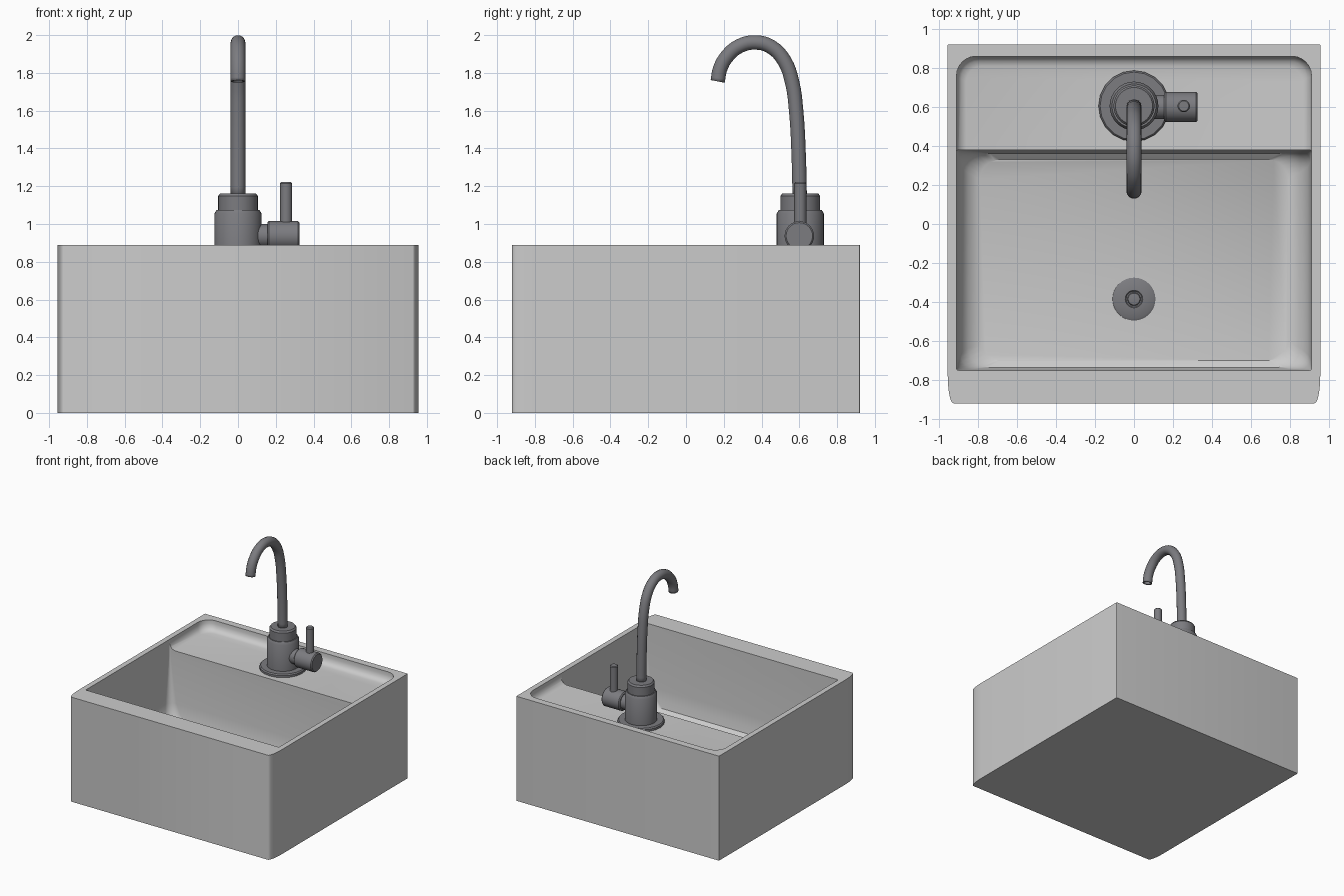
import bpy, bmesh
from math import sin, cos, pi, radians
from mathutils import Matrix

if "Cube" in bpy.data.objects:
    bpy.data.objects.remove(bpy.data.objects["Cube"])

metal = bpy.data.materials.new("dark_metal")
metal.diffuse_color = (0.2, 0.2, 0.215, 1)
metal.use_nodes = True
metal.node_tree.nodes["Principled BSDF"].inputs["Base Color"].default_value = metal.diffuse_color


def activate(ob):
    bpy.ops.object.select_all(action='DESELECT')
    ob.select_set(True)
    bpy.context.view_layer.objects.active = ob


def smooth(ob, angle=35):
    activate(ob)
    bpy.ops.object.shade_smooth_by_angle(angle=radians(angle))


def loft(name, loops, matrix=Matrix()):
    """Closed solid skinned through loops with equal point counts."""
    bm = bmesh.new()
    rings = [[bm.verts.new(p) for p in loop] for loop in loops]
    n = len(rings[0])
    for a, b in zip(rings, rings[1:]):
        for i in range(n):
            j = (i + 1) % n
            bm.faces.new((a[i], a[j], b[j], b[i]))
    bm.faces.new(rings[0][::-1])
    bm.faces.new(rings[-1])
    bmesh.ops.recalc_face_normals(bm, faces=bm.faces)
    bm.transform(matrix)
    me = bpy.data.meshes.new(name)
    bm.to_mesh(me)
    bm.free()
    ob = bpy.data.objects.new(name, me)
    bpy.context.collection.objects.link(ob)
    return ob


def rounded(hx, y0, y1, z, front=(.01, .01), back=(.01, .01), seg=6):
    """Rounded rectangle; front and back corners have (x, y) radii."""
    pts = []
    for sx, y, (rx, ry), a0 in ((1, y1, back, 0), (-1, y1, back, pi / 2),
                                (-1, y0, front, pi), (1, y0, front, 1.5 * pi)):
        cx = sx * (hx - rx)
        cy = y - ry if y == y1 else y + ry
        for k in range(seg + 1):
            a = a0 + k * pi / 2 / seg
            pts.append((cx + rx * cos(a), cy + ry * sin(a), z))
    return pts


def turned(name, profile, matrix, sides=32):
    """Solid of revolution from (radius, height) pairs, in dark metal."""
    ob = loft(name, [[(r * cos(2 * pi * i / sides), r * sin(2 * pi * i / sides), z)
                      for i in range(sides)] for r, z in profile], matrix)
    ob.data.materials.append(metal)
    smooth(ob)
    return ob


# Basin block with softened front corners
corner = dict(front=(.03, .14), back=(.003, .003))
sink = loft("sink_basin", [rounded(.955, -.92, .92, z, **corner) for z in (0, .89)])

# Hollow for the bowl: square at the rim, rounded toward the floor
bowl = loft("bowl_cutter", [
    rounded(.91, -.75, .38, 1.0),
    rounded(.91, -.75, .38, .75),
    rounded(.905, -.748, .378, .36, (.06, .06), (.06, .06)),
    rounded(.89, -.745, .372, .27, (.09, .08), (.09, .08)),
    rounded(.85, -.735, .362, .21, (.11, .1), (.11, .1)),
    rounded(.79, -.70, .33, .18, (.1, .1), (.1, .1))])

# Shallow recess for the tap ledge
recess = loft("ledge_cutter", [
    rounded(.91, .37, .86, 1.0, back=(.1, .1)),
    rounded(.91, .37, .86, .86, back=(.1, .1)),
    rounded(.902, .37, .852, .832, back=(.1, .1)),
    rounded(.885, .37, .835, .813, back=(.09, .09)),
    rounded(.86, .37, .81, .805, back=(.08, .08))])

for cutter in (bowl, recess):
    cutter.hide_render = True
    mod = sink.modifiers.new("cut", 'BOOLEAN')
    mod.operation, mod.solver, mod.object = 'DIFFERENCE', 'EXACT', cutter
    activate(sink)
    bpy.ops.object.modifier_apply(modifier=mod.name)
    bpy.data.objects.remove(cutter)
smooth(sink)

# Drain
turned("drain", [(.11, .17), (.11, .184), (.10, .19), (.045, .193), (.04, .188), (.034, .188),
                 (.03, .196), (.01, .198)], Matrix.Translation((0, -.385, 0)))

# Tap base, body and collar
at_tap = Matrix.Translation((0, .605, 0))
turned("tap_flange", [(.182, .79), (.182, .822), (.174, .832), (.1, .832)], at_tap, 20)
turned("tap_body", [(.125, .82), (.125, 1.055), (.113, 1.075), (.09, 1.075)], at_tap)
turned("tap_collar", [(.105, 1.06), (.105, 1.148), (.095, 1.162), (.03, 1.162)], at_tap)

# Side valve and lever
sideways = Matrix.Translation((0, .60, .937)) @ Matrix.Rotation(pi / 2, 4, 'Y')
turned("valve_neck", [(.062, .09), (.062, .17)], sideways)
turned("valve_knob", [(.07, .155), (.078, .163), (.078, .318), (.07, .326)], sideways)
turned("lever", [(.032, .98), (.032, 1.215), (.026, 1.222)],
       Matrix.Translation((.255, .605, 0)), 20)

# Gooseneck spout
path = [(.602, 1.14), (.597, 1.35), (.583, 1.6), (.562, 1.75), (.52, 1.865), (.45, 1.938),
        (.37, 1.961), (.285, 1.943), (.218, 1.888), (.18, 1.82), (.168, 1.755)]
curve = bpy.data.curves.new("spout", 'CURVE')
curve.dimensions = '3D'
curve.bevel_depth, curve.bevel_resolution, curve.resolution_u = .039, 5, 4
spline = curve.splines.new('BEZIER')
spline.bezier_points.add(len(path) - 1)
for bp, (y, z) in zip(spline.bezier_points, path):
    bp.co = (0, y, z)
    bp.handle_left_type = bp.handle_right_type = 'AUTO'
spout = bpy.data.objects.new("spout", curve)
bpy.context.collection.objects.link(spout)
activate(spout)
bpy.ops.object.convert(target='MESH')
spout = bpy.context.view_layer.objects.active
spout.data.materials.append(metal)
wall = spout.modifiers.new("wall", 'SOLIDIFY')
wall.thickness, wall.offset = .01, -1
smooth(spout)
